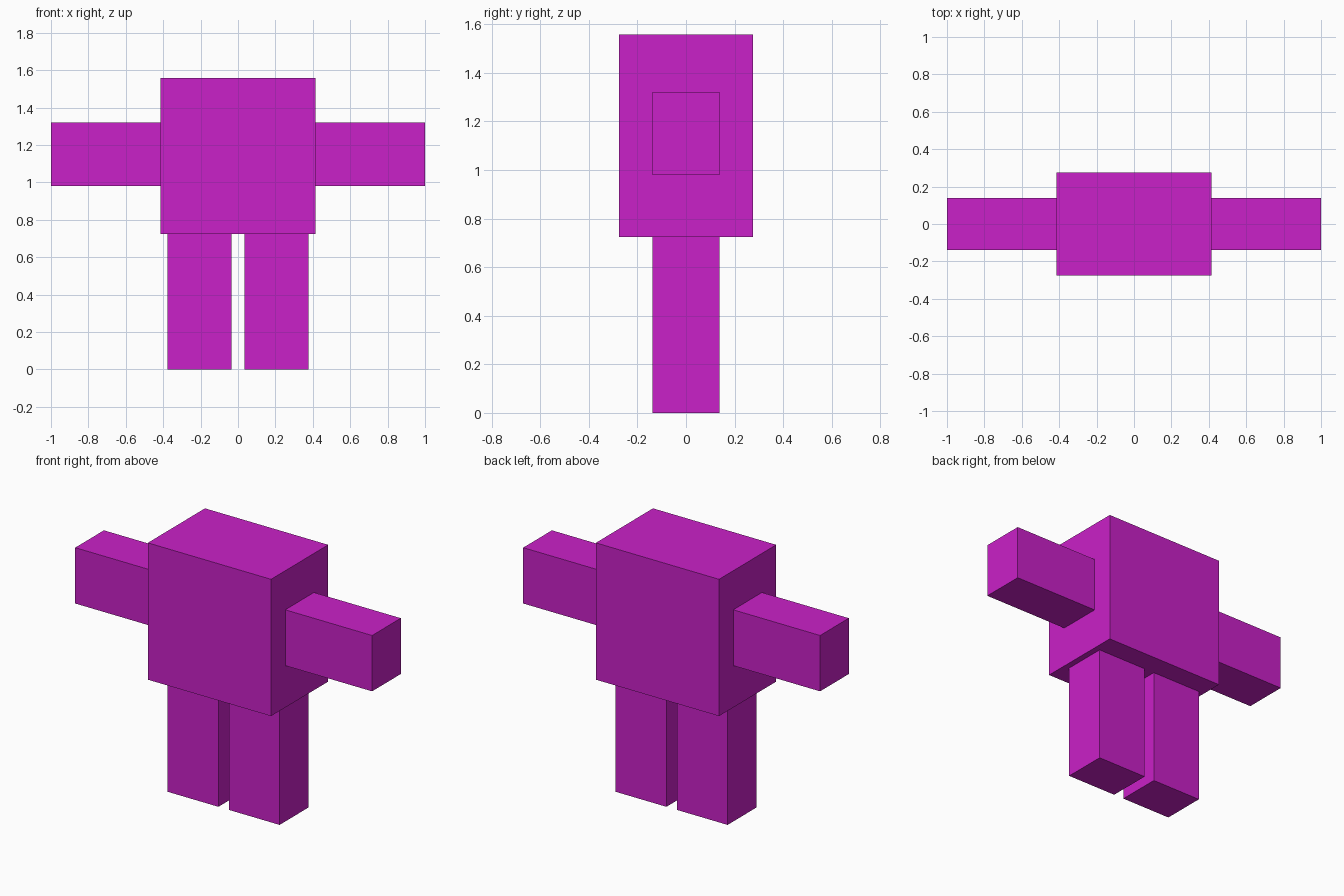
import bpy

if "Cube" in bpy.data.objects:
    bpy.data.objects.remove(bpy.data.objects["Cube"])

magenta = bpy.data.materials.new("magenta")
magenta.diffuse_color = (0.59, 0.015, 0.58, 1.0)
magenta.use_nodes = True
magenta.node_tree.nodes["Principled BSDF"].inputs["Base Color"].default_value = magenta.diffuse_color


def box(name, low, high):
    """Axis-aligned box between two opposite corners."""
    centre = [(a + b) / 2 for a, b in zip(low, high)]
    bpy.ops.mesh.primitive_cube_add(size=1, location=centre)
    obj = bpy.context.object
    obj.name = name
    obj.scale = [b - a for a, b in zip(low, high)]
    bpy.ops.object.transform_apply(location=False, rotation=False, scale=True)
    obj.data.materials.append(magenta)
    return obj


# Torso block
box("body", (-0.415, -0.275, 0.725), (0.415, 0.275, 1.558))

# Limbs, one pair per side
for side, s in (("left", -1), ("right", 1)):
    for part, x0, x1, z0, z1 in (("arm", 0.415, 1.0, 0.98, 1.32),
                                 ("leg", 0.035, 0.377, 0.0, 0.725)):
        xa, xb = sorted((s * x0, s * x1))
        box(f"{side}_{part}", (xa, -0.138, z0), (xb, 0.138, z1))
